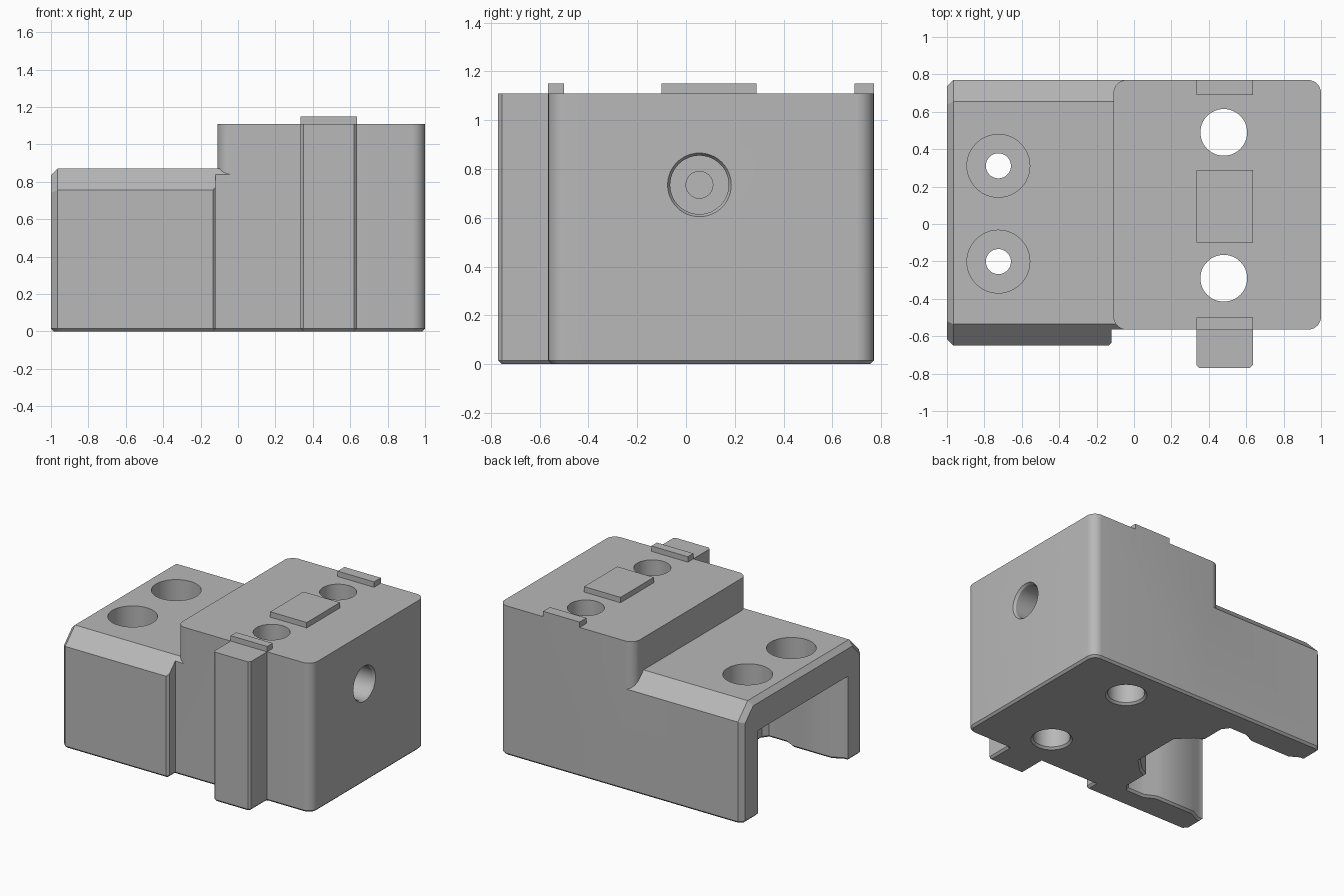
import bpy, bmesh, math
from mathutils import Matrix

cube = bpy.data.objects.get("Cube")
if cube:
    bpy.data.objects.remove(cube, do_unlink=True)

grey = bpy.data.materials.new("plain grey")
grey.use_nodes = True
COLOUR = (0.48, 0.48, 0.48, 1)
grey.diffuse_color = COLOUR
grey.node_tree.nodes["Principled BSDF"].inputs["Base Color"].default_value = COLOUR

MID = 0.055      # y of the symmetry line
BACK = 0.77
FRONT = -0.565


def add(name, bm):
    bmesh.ops.recalc_face_normals(bm, faces=bm.faces)
    mesh = bpy.data.meshes.new(name)
    bm.to_mesh(mesh)
    bm.free()
    mesh.materials.append(grey)
    obj = bpy.data.objects.new(name, mesh)
    bpy.context.scene.collection.objects.link(obj)
    return obj


def box_mesh(x0, x1, y0, y1, z0, z1):
    bm = bmesh.new()
    bmesh.ops.create_cube(bm, size=1)
    for v in bm.verts:
        v.co = ((x0 + x1) / 2 + v.co.x * (x1 - x0),
                (y0 + y1) / 2 + v.co.y * (y1 - y0),
                (z0 + z1) / 2 + v.co.z * (z1 - z0))
    return bm


def bevel(bm, test, width, segments=1):
    edges = [e for e in bm.edges if test(*[v.co for v in e.verts])]
    bmesh.ops.bevel(bm, geom=edges, offset=width, segments=segments,
                    profile=0.5, affect='EDGES', clamp_overlap=True)


def prism(name, points, direction):
    bm = bmesh.new()
    face = bm.faces.new([bm.verts.new(p) for p in points])
    new = bmesh.ops.extrude_face_region(bm, geom=[face])["geom"]
    bmesh.ops.translate(bm, vec=direction,
                        verts=[g for g in new if isinstance(g, bmesh.types.BMVert)])
    return add(name, bm)


def cylinder(name, centre, radius, depth, axis='Z', radius2=None):
    bm = bmesh.new()
    turn = Matrix.Rotation(math.pi / 2, 4, 'Y') if axis == 'X' else Matrix()
    bmesh.ops.create_cone(bm, cap_ends=True, segments=48, radius1=radius,
                          radius2=radius if radius2 is None else radius2,
                          depth=depth, matrix=Matrix.Translation(centre) @ turn)
    return add(name, bm)


def upright(a, b):
    return abs(a.z - b.z) > 0.1


# Tall block with rounded upright corners
bm = box_mesh(-0.11, 1, FRONT, BACK, 0, 1.11)
bevel(bm, upright, 0.07, 8)
body = add("body", bm)

# Low block with sloped shoulders and a chamfered end
bm = box_mesh(-1, -0.12, -0.65, BACK, 0, 0.87)
bevel(bm, lambda a, b: min(a.z, b.z) > 0.8 and abs(a.x - b.x) > 0.5, 0.115)
bevel(bm, lambda a, b: max(a.x, b.x) < -0.99 and max(a.z, b.z) > 0.01, 0.035)
bevel(bm, lambda a, b: min(a.x, b.x) > -0.13 and upright(a, b)
      and max(a.y, b.y) < -0.6, 0.015)
low_block = add("low_block", bm)

# Neck joining the two blocks
profile = [(BACK, 0), (BACK, 0.755), (0.655, 0.87), (-0.535, 0.87),
           (FRONT, 0.84), (FRONT, 0)]
neck = prism("neck", [(-0.2, y, z) for y, z in profile], (0.25, 0, 0))

# Front rib
bm = box_mesh(0.335, 0.635, -0.77, -0.45, 0, 1.11)
bevel(bm, lambda a, b: upright(a, b) and max(a.y, b.y) < -0.7, 0.015)
rib = add("front_rib", bm)

# Stepped channel, mirrored about the symmetry line
half = [(-1.1, 0.53), (-0.96, 0.53), (-0.89, 0.49), (-0.57, 0.49),
        (-0.49, 0.53), (-0.35, 0.53), (-0.32, 0.49), (-0.32, 0.31),
        (-0.25, 0.27), (-0.16, 0.18)]
outline = [(x, MID + w, -0.1) for x, w in half]
outline += [(x, MID - w, -0.1) for x, w in reversed(half)]
cutters = [prism("channel_cut", outline, (0, 0, 0.73))]

for side in (-1, 1):
    # Plain bores in the tall block
    cutters.append(cylinder("bore_cut", (0.48, 0.1 + side * 0.39, 0.5), 0.125, 2))
    # Counterbored screw holes in the low block
    y = MID + side * 0.256
    cutters.append(cylinder("screw_cut", (-0.725, y, 0.75), 0.067, 0.6))
    cutters.append(cylinder("counterbore_cut", (-0.725, y, 0.94), 0.168, 0.5))

# Side hole with a chamfered rim and a narrow inner bore
cutters.append(cylinder("side_cut", (0.8, MID, 0.735), 0.12, 0.8, 'X'))
cutters.append(cylinder("rim_cut", (0.995, MID, 0.735), 0.115, 0.04, 'X', 0.14))
cutters.append(cylinder("inner_cut", (0.4, MID, 0.735), 0.055, 0.5, 'X'))

# Join the solids, then cut the openings
solids = [low_block, neck, rib]
for tool in solids + cutters:
    tool.hide_render = True
    mod = body.modifiers.new(tool.name, 'BOOLEAN')
    mod.operation = 'UNION' if tool in solids else 'DIFFERENCE'
    mod.solver = 'EXACT'
    mod.object = tool
result = body.evaluated_get(bpy.context.evaluated_depsgraph_get())
mesh = bpy.data.meshes.new_from_object(result)
body.modifiers.clear()
body.data = mesh
for tool in solids + cutters:
    bpy.data.objects.remove(tool, do_unlink=True)

# Fine chamfer around every bottom edge
bm = bmesh.new()
bm.from_mesh(mesh)
bmesh.ops.remove_doubles(bm, verts=bm.verts, dist=0.0005)
bmesh.ops.dissolve_limit(bm, angle_limit=0.01, verts=bm.verts, edges=bm.edges)
rim = [e for e in bm.edges if max(v.co.z for v in e.verts) < 0.001
       and len(e.link_faces) == 2 and e.calc_face_angle() > 0.5]
bmesh.ops.bevel(bm, geom=rim, offset=0.015, segments=1, profile=0.5, affect='EDGES')
bm.to_mesh(mesh)
bm.free()

# Raised pads on the top
for name, y0, y1 in (("front_pad", FRONT, -0.5), ("middle_pad", -0.1, 0.29),
                     ("back_pad", 0.69, BACK)):
    add(name, box_mesh(0.335, 0.635, y0, y1, 1.1, 1.15))

bpy.ops.object.select_all(action='DESELECT')
body.select_set(True)
bpy.context.view_layer.objects.active = body
bpy.ops.object.shade_smooth_by_angle(angle=math.radians(30))
